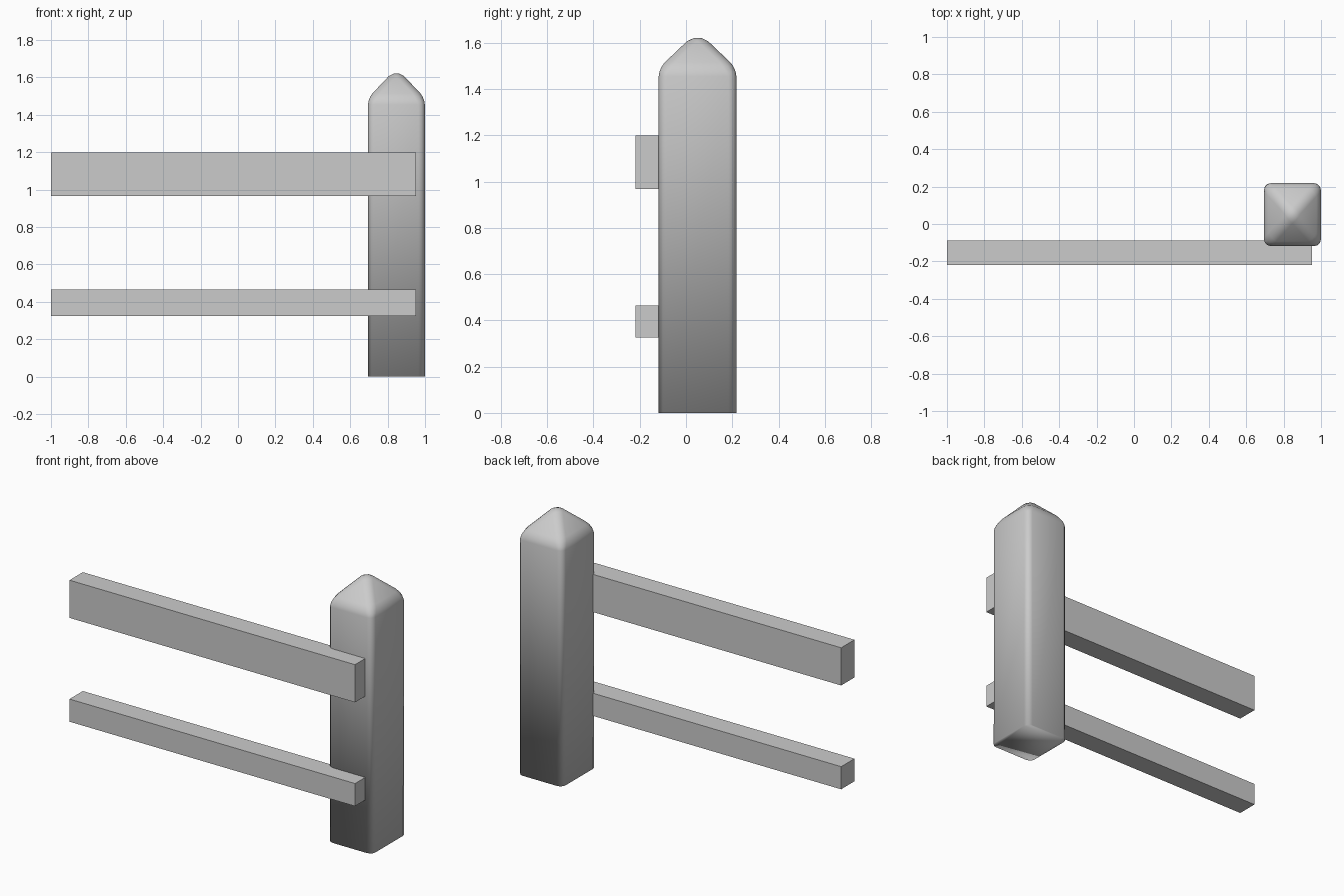
import bpy, bmesh

if "Cube" in bpy.data.objects:
    bpy.data.objects.remove(bpy.data.objects["Cube"])


def make_object(name, bm):
    bmesh.ops.recalc_face_normals(bm, faces=bm.faces)
    mesh = bpy.data.meshes.new(name)
    bm.to_mesh(mesh)
    bm.free()
    ob = bpy.data.objects.new(name, mesh)
    bpy.context.collection.objects.link(ob)
    return ob


def rail(name, z0, z1):
    x0, x1, y0, y1 = -1.0, 0.953, -0.218, -0.088
    bm = bmesh.new()
    bmesh.ops.create_cube(bm, size=1)
    for v in bm.verts:
        v.co.x = x1 if v.co.x > 0 else x0
        v.co.y = y1 if v.co.y > 0 else y0
        v.co.z = z1 if v.co.z > 0 else z0
    return make_object(name, bm)


# Post: square shaft with pyramid top, softened edges, flat bottom
def post():
    cx, cy, hx, hy = 0.847, 0.05, 0.152, 0.168
    shoulder, peak = 1.49, 1.65
    corners = [(-1, -1), (1, -1), (1, 1), (-1, 1)]
    bm = bmesh.new()
    low = [bm.verts.new((cx + a * hx, cy + b * hy, 0)) for a, b in corners]
    top = [bm.verts.new((cx + a * hx, cy + b * hy, shoulder)) for a, b in corners]
    tip = bm.verts.new((cx, cy, peak))
    bm.faces.new(low[::-1])
    for i in range(4):
        j = (i + 1) % 4
        bm.faces.new((low[i], low[j], top[j], top[i]))
        bm.faces.new((top[i], top[j], tip))
    edges = [e for e in bm.edges if max(v.co.z for v in e.verts) > 0]
    bmesh.ops.bevel(bm, geom=edges, offset=0.035, offset_type='OFFSET',
                    segments=3, profile=0.5, affect='EDGES', clamp_overlap=True)
    for f in bm.faces:
        f.smooth = True
    return make_object("post", bm)


post()
# Two horizontal rails fixed to the front of the post
rail("upper_rail", 0.967, 1.2)
rail("lower_rail", 0.325, 0.465)
